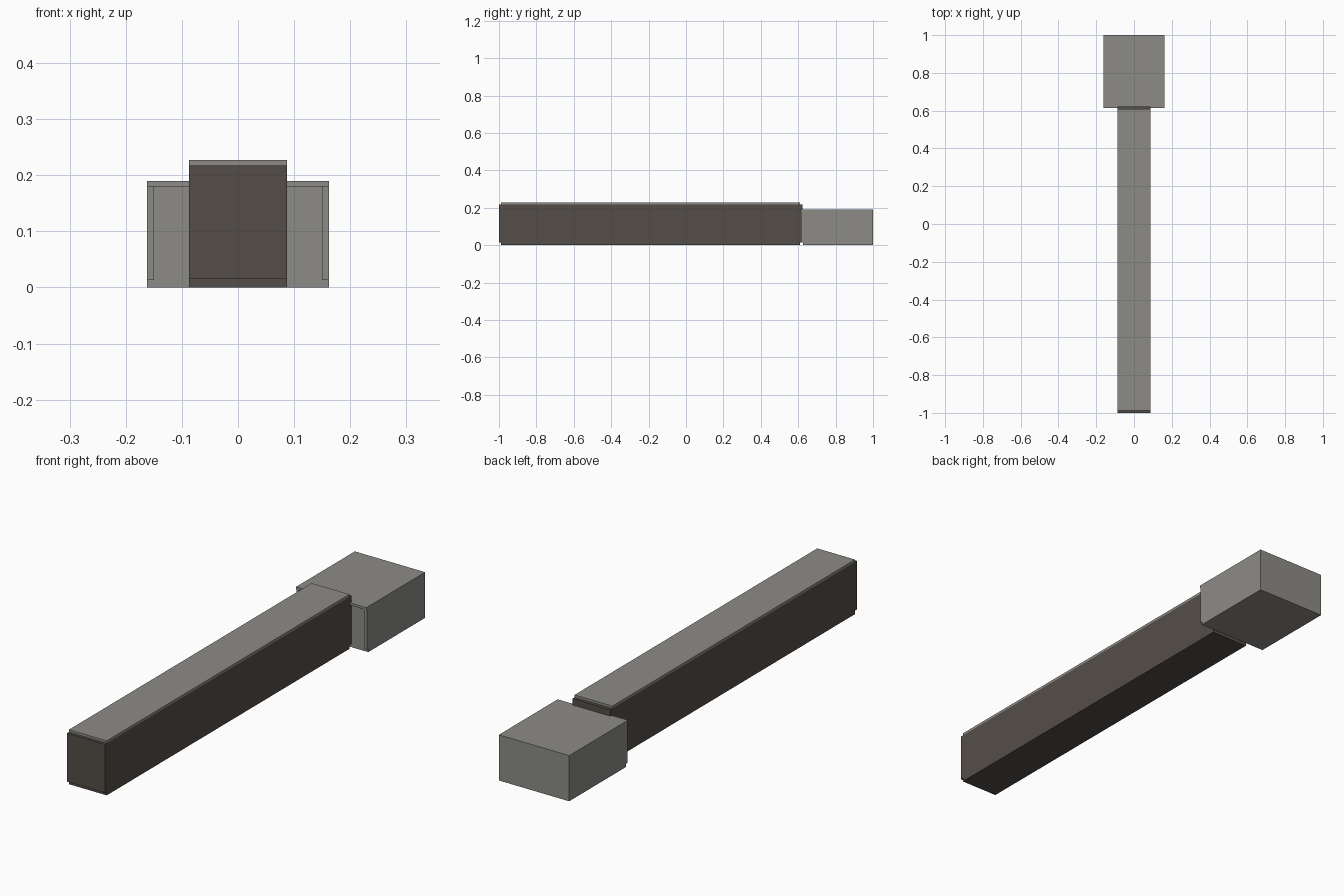
import bpy

cube = bpy.data.objects.get("Cube")
if cube:
    bpy.data.objects.remove(cube, do_unlink=True)


def material(name, rgb):
    mat = bpy.data.materials.new(name)
    mat.use_nodes = True
    mat.diffuse_color = (*rgb, 1)
    mat.node_tree.nodes["Principled BSDF"].inputs["Base Color"].default_value = (*rgb, 1)
    return mat


def box(name, mat, x, y, z):
    """Axis-aligned box from (min, max) ranges."""
    lo, hi = zip(x, y, z)
    bpy.ops.mesh.primitive_cube_add(size=1, location=[(a + b) / 2 for a, b in zip(lo, hi)])
    ob = bpy.context.object
    ob.name = name
    ob.scale = [b - a for a, b in zip(lo, hi)]
    bpy.ops.object.transform_apply(location=False, rotation=False, scale=True)
    ob.data.materials.append(mat)
    return ob


grey = material("warm grey", (0.265, 0.26, 0.24))
brown = material("dark brown grey", (0.088, 0.076, 0.064))

# Long beam: core with shorter slabs above and below
HALF = 0.087
beam_x = (-HALF, HALF)
slab_y = (-0.988, 0.609)
box("beam_core", brown, beam_x, (-1, 0.622), (0.015, 0.217))
box("beam_bottom_slab", brown, beam_x, slab_y, (0, 0.015))
box("beam_top_slab", grey, beam_x, slab_y, (0.217, 0.227))

# End block: recessed core and bottom, overhanging top and side panels
WIDE, INNER = 0.162, 0.15
block_x = (-WIDE, WIDE)
box("block_core", grey, (-INNER, INNER), (0.626, 1), (0.013, 0.18))
box("block_bottom_slab", grey, block_x, (0.626, 1), (0, 0.013))
box("block_top_slab", grey, block_x, (0.613, 1), (0.18, 0.19))
for side, s in (("left", 1), ("right", -1)):
    box("block_" + side + "_panel", grey, sorted((s * INNER, s * WIDE)), (0.616, 1), (0.013, 0.18))
